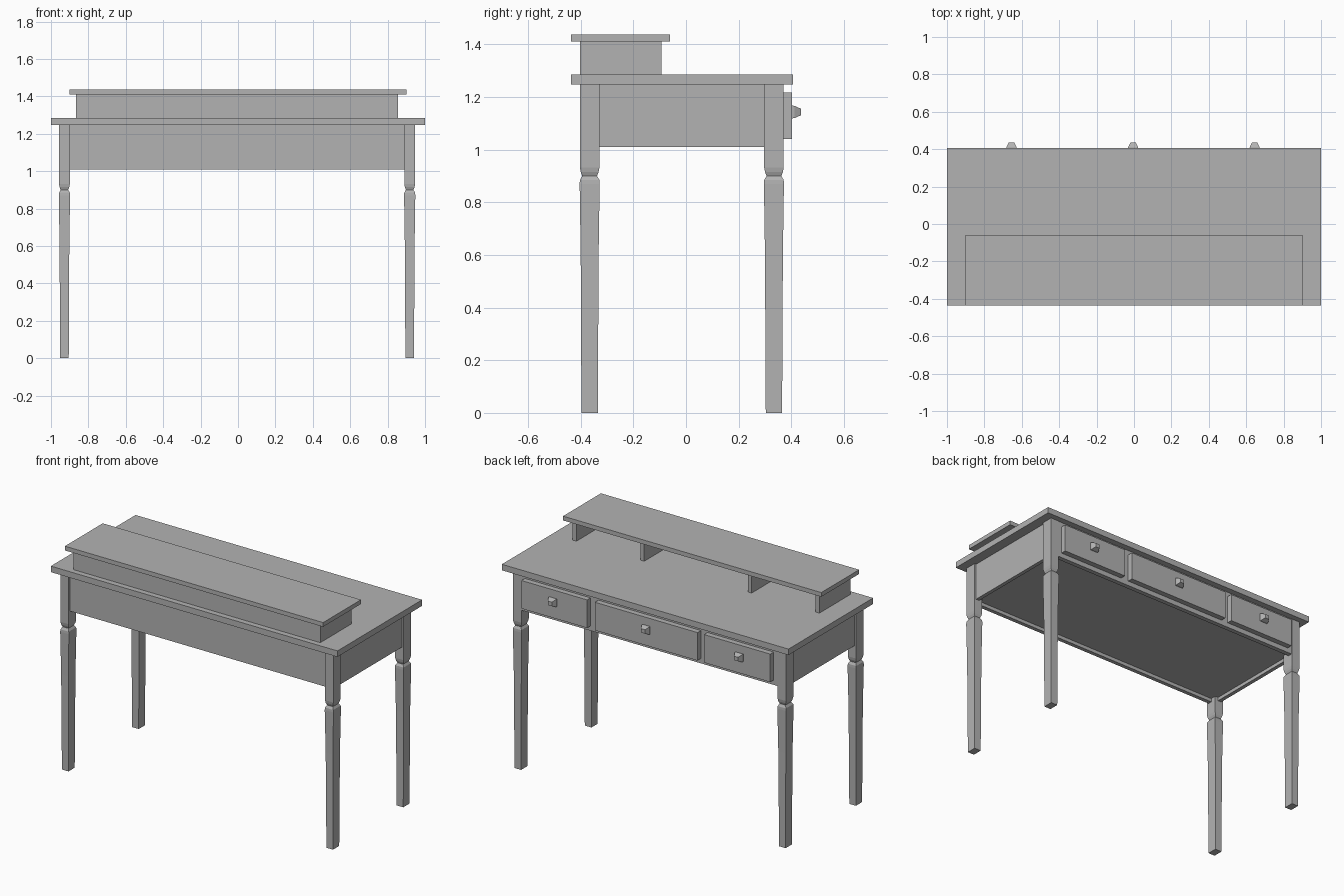
import bpy, bmesh

if "Cube" in bpy.data.objects:
    bpy.data.objects.remove(bpy.data.objects["Cube"])

CX = -0.005  # the frame sits a hair left of the top's centre

mat = bpy.data.materials.new("plain grey")
mat.diffuse_color = (0.45, 0.45, 0.45, 1)
mat.use_nodes = True
mat.node_tree.nodes["Principled BSDF"].inputs["Base Color"].default_value = mat.diffuse_color


def finish(name, bm):
    bmesh.ops.recalc_face_normals(bm, faces=bm.faces)
    me = bpy.data.meshes.new(name)
    bm.to_mesh(me)
    bm.free()
    me.materials.append(mat)
    ob = bpy.data.objects.new(name, me)
    bpy.context.collection.objects.link(ob)
    return ob


def box(name, x0, x1, y0, y1, z0, z1):
    bm = bmesh.new()
    bmesh.ops.create_cube(bm, size=1)
    for v in bm.verts:
        v.co.x = (x0 + x1) / 2 + v.co.x * (x1 - x0)
        v.co.y = (y0 + y1) / 2 + v.co.y * (y1 - y0)
        v.co.z = (z0 + z1) / 2 + v.co.z * (z1 - z0)
    return finish(name, bm)


def loft(name, rings):
    """Skin a stack of four-cornered rings, capped at both ends."""
    bm = bmesh.new()
    loops = [[bm.verts.new(p) for p in ring] for ring in rings]
    for a, b in zip(loops, loops[1:]):
        for i in range(4):
            j = (i + 1) % 4
            bm.faces.new((a[i], a[j], b[j], b[i]))
    bm.faces.new(loops[0])
    bm.faces.new(loops[-1])
    return finish(name, bm)


CORNERS = ((-1, -1), (1, -1), (1, 1), (-1, 1))

# Table top
box("table_top", -1, 1, -0.437, 0.407, 1.247, 1.285)

# Tapered square legs with a turned groove: (height, inset)
LEG = ((0, 0.006), (0.6, 0.003), (0.87, -0.001), (0.885, 0.0),
       (0.9, 0.009), (0.915, 0.003), (0.932, 0), (1.247, 0))
for sx, xname in ((-1, "left"), (1, "right")):
    for y, yname in ((-0.366, "front"), (0.334, "back")):
        x = CX + sx * 0.923
        loft(f"{yname}_{xname}_leg",
             [[(x + a * (0.029 - d), y + b * (0.037 - d), z)
               for a, b in CORNERS] for z, d in LEG])

# Apron frame and recessed bottom panel
box("front_apron", CX - 0.9, CX + 0.9, -0.39, -0.365, 1.01, 1.247)
box("drawer_apron", CX - 0.9, CX + 0.9, 0.34, 0.369, 1.01, 1.247)
for sx, name in ((-1, "left_apron"), (1, "right_apron")):
    x = CX + sx * 0.928
    box(name, x - 0.012, x + 0.012, -0.34, 0.31, 1.01, 1.247)
box("bottom_panel", CX - 0.917, CX + 0.917, -0.37, 0.345, 1.032, 1.045)

# Drawer fronts with tapered square knobs
KNOB = ((0.400, 0.027), (0.412, 0.026), (0.428, 0.018), (0.436, 0.014))
for name, x0, x1, kx in (("left", -0.87, -0.408, -0.655),
                         ("middle", -0.362, 0.354, -0.005),
                         ("right", 0.408, 0.866, 0.645)):
    box(f"{name}_drawer", x0, x1, 0.36, 0.403, 1.04, 1.217)
    loft(f"{name}_knob",
         [[(kx + a * r, y, 1.143 + b * r * 0.9) for a, b in CORNERS]
          for y, r in KNOB])

# Raised shelf: board, closed panel and four supports
box("shelf_board", -0.902, 0.9, -0.437, -0.06, 1.41, 1.437)
box("shelf_panel", CX - 0.861, CX + 0.861, -0.402, -0.382, 1.285, 1.41)
for i, x in enumerate((-0.848, -0.375, 0.375, 0.848)):
    box(f"shelf_support_{i + 1}", CX + x - 0.013, CX + x + 0.013,
        -0.4, -0.093, 1.285, 1.41)
